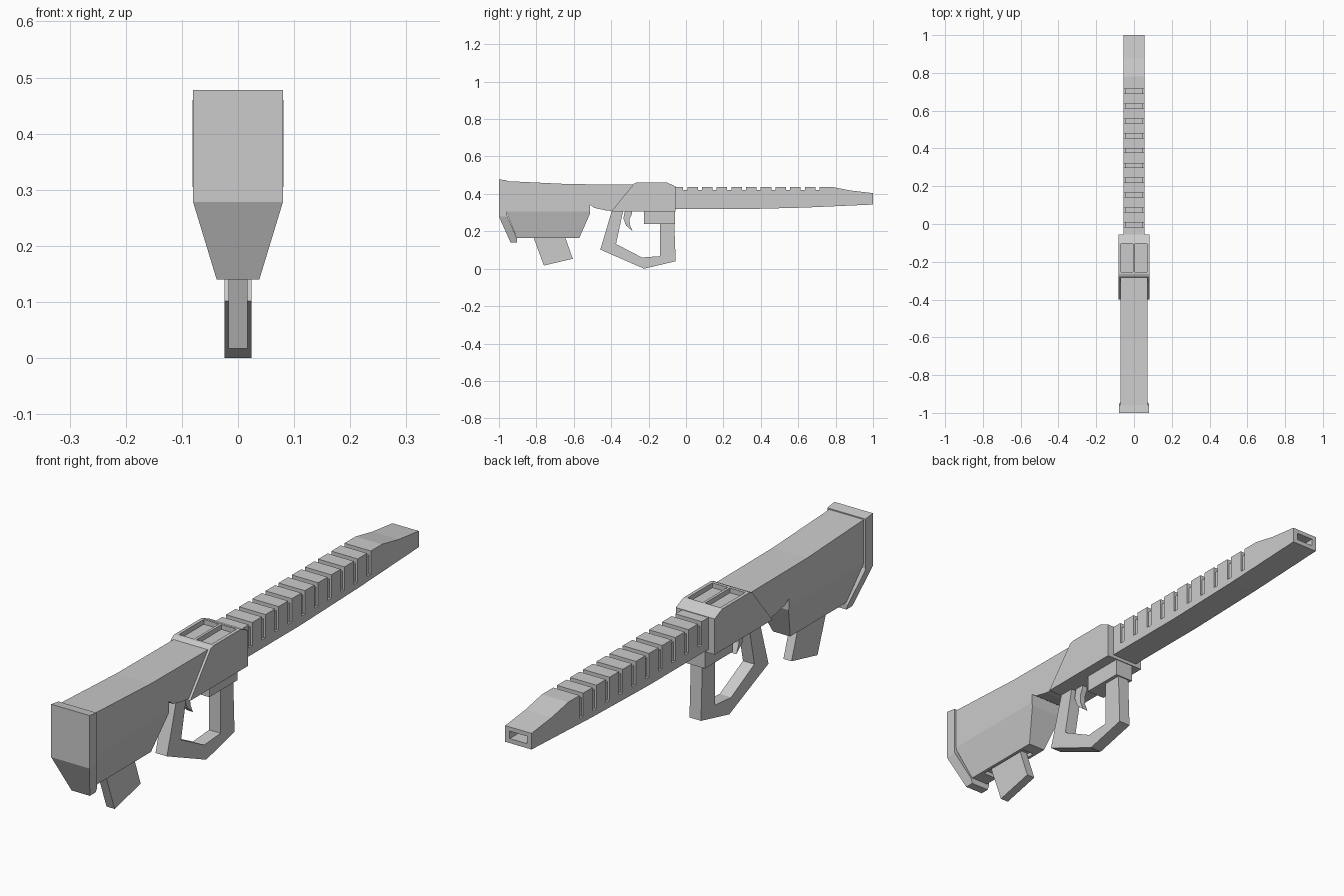
import bpy, bmesh

if "Cube" in bpy.data.objects:
    bpy.data.objects.remove(bpy.data.objects["Cube"])


def prisms(name, profiles, lo, hi, axis='X', fold=None):
    """Extrude 2D profiles along X (points are y,z) or Y (points are x,z).
    fold = (z_fold, z_low, half_low): narrows the sides linearly below z_fold."""
    bm = bmesh.new()
    for i, prof in enumerate(profiles):
        a, b = (lo, hi) if axis == 'X' else (lo[i], hi[i])
        rings = []
        for t in (a, b):
            rings.append([bm.verts.new((t, p, z) if axis == 'X' else (p, t, z)) for p, z in prof])
        bm.faces.new(rings[0])
        bm.faces.new(rings[1][::-1])
        n = len(prof)
        for k in range(n):
            m = (k + 1) % n
            bm.faces.new((rings[0][k], rings[1][k], rings[1][m], rings[0][m]))
    if fold:
        zf, zl, half = fold
        bmesh.ops.bisect_plane(bm, geom=bm.verts[:] + bm.edges[:] + bm.faces[:],
                               plane_co=(0, 0, zf), plane_no=(0, 0, 1))
        for v in bm.verts:
            if v.co.z < zf:
                t = (zf - v.co.z) / (zf - zl)
                v.co.x *= 1 + t * (half / hi - 1)
    bmesh.ops.recalc_face_normals(bm, faces=bm.faces[:])
    me = bpy.data.meshes.new(name)
    bm.to_mesh(me)
    bm.free()
    ob = bpy.data.objects.new(name, me)
    bpy.context.scene.collection.objects.link(ob)
    return ob


def part(name, profile, half, fold=None):
    return prisms(name, [profile], -half, half, 'X', fold)


def rect(a, b, c, d):
    return [(a, c), (b, c), (b, d), (a, d)]


def cut(ob, cutter):
    """Subtract the cutter, bake the result and remove the cutter."""
    cutter.hide_render = True
    mod = ob.modifiers.new("cut", 'BOOLEAN')
    mod.operation, mod.solver, mod.object = 'DIFFERENCE', 'EXACT', cutter
    dg = bpy.context.evaluated_depsgraph_get()
    me = bpy.data.meshes.new_from_object(ob.evaluated_get(dg))
    ob.modifiers.clear()
    ob.data = me
    bpy.data.objects.remove(cutter)


# Stock, narrowing towards its underside
stock = part("stock", [(-0.957, 0.468), (-0.62, 0.452), (-0.27, 0.45), (-0.39, 0.308),
                       (-0.43, 0.312), (-0.49, 0.325), (-0.513, 0.342), (-0.513, 0.295),
                       (-0.57, 0.165), (-0.905, 0.165), (-0.957, 0.295)],
             0.072, (0.307, 0.165, 0.036))
cut(stock, prisms("magazine_well", [rect(-0.024, 0.024, 0.1, 0.18)], [-0.85], [-0.62], 'Y'))

# Butt plate wrapping round the heel
part("butt_plate", [(-1, 0.478), (-0.957, 0.472), (-0.957, 0.285), (-0.903, 0.16),
                    (-0.903, 0.14), (-0.938, 0.14), (-1, 0.278)],
     0.08, (0.278, 0.14, 0.038))

# Magazine
part("magazine", [(-0.82, 0.18), (-0.76, 0.017), (-0.605, 0.053), (-0.65, 0.18)], 0.017)

# Receiver cover with two recessed top panels
cover = part("receiver_cover", [(-0.40, 0.305), (-0.278, 0.455), (-0.265, 0.46), (-0.1, 0.46),
                                (-0.055, 0.44), (-0.055, 0.305)], 0.081)
cut(cover, prisms("panel_cutter", [rect(-0.068, -0.005, 0.442, 0.5), rect(0.005, 0.068, 0.442, 0.5)],
                  [-0.255] * 2, [-0.107] * 2, 'Y'))

# Barrel shroud with cooling grooves and a slot-shaped muzzle
barrel = part("barrel", [(-0.07, 0.318), (0.3, 0.318), (0.64, 0.327), (1, 0.343), (1, 0.404),
                         (0.88, 0.418), (0.78, 0.438), (-0.07, 0.438)], 0.055)
groove = [(-0.07, 0.35), (-0.047, 0.35), (-0.047, 0.42), (0.047, 0.42),
          (0.047, 0.35), (0.07, 0.35), (0.07, 0.47), (-0.07, 0.47)]
starts = [-0.015 + 0.0785 * i for i in range(10)]
cut(barrel, prisms("groove_cutter", [groove] * 10, starts, [s + 0.022 for s in starts], 'Y'))
cut(barrel, prisms("muzzle_cutter", [rect(-0.036, 0.036, 0.36, 0.388)], [0.9], [1.1], 'Y'))

# Grip loop, its mounting block and the trigger
part("grip_loop", [(-0.395, 0.315), (-0.458, 0.102), (-0.224, 0), (-0.055, 0.04), (-0.063, 0.25),
                   (-0.138, 0.25), (-0.138, 0.067), (-0.235, 0.06), (-0.374, 0.132),
                   (-0.335, 0.315)], 0.024)
part("grip_mount", rect(-0.225, -0.058, 0.24, 0.31), 0.038)
part("trigger", [(-0.325, 0.315), (-0.335, 0.27), (-0.32, 0.23), (-0.285, 0.2),
                 (-0.3, 0.235), (-0.302, 0.265), (-0.29, 0.29), (-0.29, 0.315)], 0.011)
